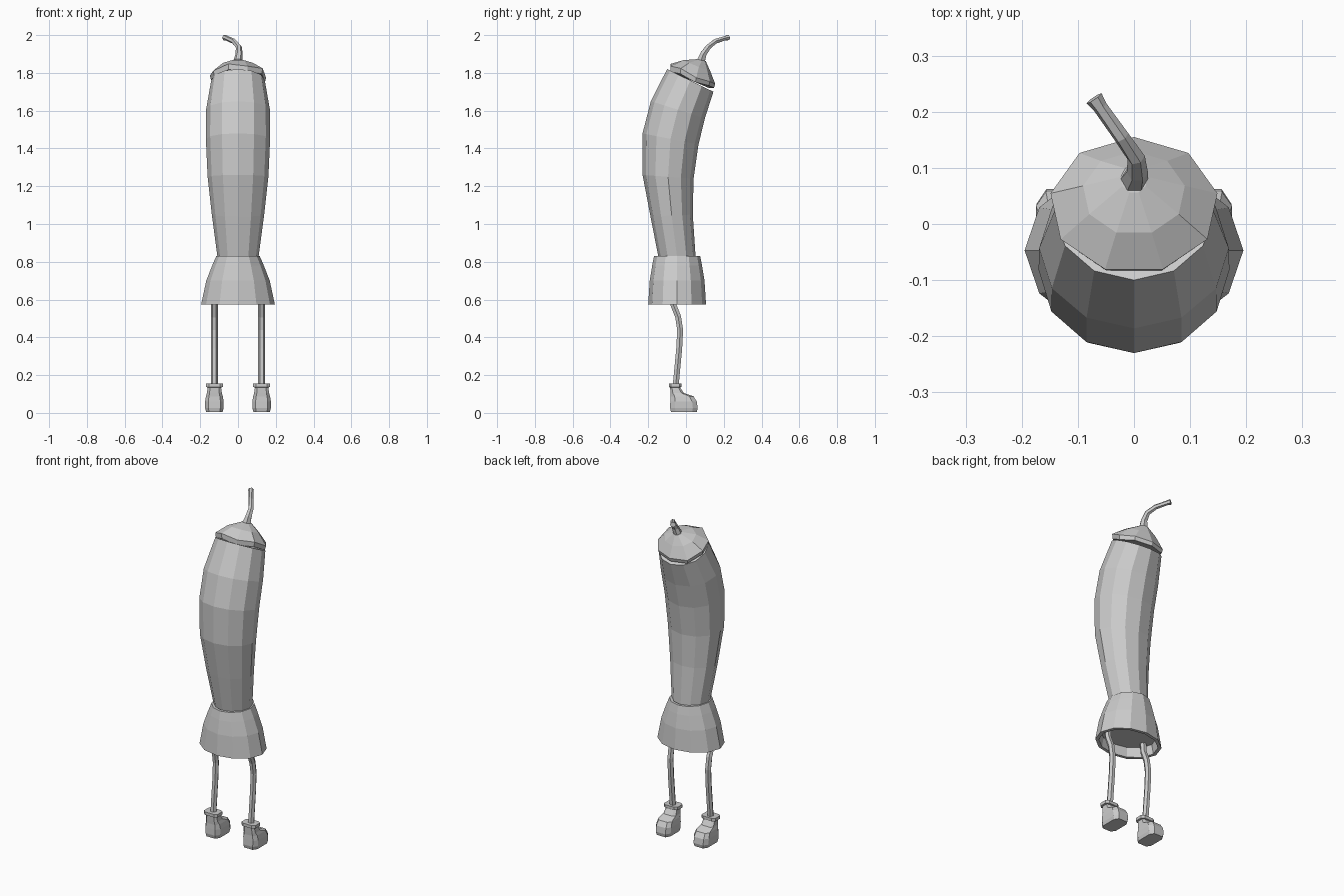
import bpy
import bmesh
from math import sin, cos, pi, copysign
from mathutils import Vector

cube = bpy.data.objects.get("Cube")
if cube:
    bpy.data.objects.remove(cube, do_unlink=True)

grey = bpy.data.materials.new("plain grey")
grey.use_nodes = True
grey.diffuse_color = (0.6, 0.6, 0.6, 1)
grey.node_tree.nodes["Principled BSDF"].inputs["Base Color"].default_value = (0.6, 0.6, 0.6, 1)


def soft(v, power):
    return copysign(abs(v) ** power, v)


def ring(front, back, half_width, n=12, phase=0.0, power=1.0, x=0.0, wave=0.0):
    """Closed loop through a front and a back point, each given as (y, z)."""
    f, b = Vector((0, *front)), Vector((0, *back))
    mid, half = (f + b) / 2, (f - b) / 2
    points = []
    for i in range(n):
        a = phase + 2 * pi * i / n
        p = mid + half * soft(cos(a), power)
        p.x = x + half_width * soft(sin(a), power)
        p.z += wave * (-1) ** i
        points.append(p)
    return points


def loft(name, rings):
    """Skin a list of equal loops and close both ends."""
    bm = bmesh.new()
    loops = [[bm.verts.new(p) for p in r] for r in rings]
    n = len(loops[0])
    for lo, hi in zip(loops, loops[1:]):
        for i in range(n):
            j = (i + 1) % n
            bm.faces.new((lo[i], lo[j], hi[j], hi[i]))
    bm.faces.new(loops[0][::-1])
    bm.faces.new(loops[-1])
    bmesh.ops.recalc_face_normals(bm, faces=bm.faces)
    mesh = bpy.data.meshes.new(name)
    bm.to_mesh(mesh)
    bm.free()
    mesh.materials.append(grey)
    obj = bpy.data.objects.new(name, mesh)
    bpy.context.collection.objects.link(obj)
    return obj


def tube(name, path, radii, n=6):
    """Sweep a polygon along a path of points."""
    pts = [Vector(p) for p in path]
    rings = []
    for i, p in enumerate(pts):
        d = (pts[min(i + 1, len(pts) - 1)] - pts[max(i - 1, 0)]).normalized()
        u = Vector((1, 0, 0))
        u = (u - d * u.dot(d)).normalized()
        v = d.cross(u)
        rings.append([p + radii[i] * (u * cos(2 * pi * k / n) + v * sin(2 * pi * k / n))
                      for k in range(n)])
    return loft(name, rings)


# Curved body, leaning backwards at the top
loft("body", [
    ring((-0.14, 0.76), (0.055, 0.76), 0.10),
    ring((-0.147, 0.83), (0.05, 0.84), 0.11),
    ring((-0.188, 1.04), (0.036, 1.05), 0.138),
    ring((-0.23, 1.26), (0.04, 1.24), 0.161),
    ring((-0.23, 1.48), (0.066, 1.42), 0.17),
    ring((-0.186, 1.65), (0.10, 1.56), 0.169),
    ring((-0.10, 1.82), (0.145, 1.70), 0.142),
])

# Cap with an uneven lip
cap = dict(n=9, phase=pi)
loft("cap", [
    ring((-0.09, 1.815), (0.148, 1.715), 0.145, wave=0.006, **cap),
    ring((-0.088, 1.845), (0.155, 1.735), 0.151, wave=0.006, **cap),
    ring((-0.02, 1.869), (0.13, 1.805), 0.092, **cap),
    ring((0.055, 1.873), (0.105, 1.862), 0.024, **cap),
])

# Bent stem with a flared tip
tube("stem",
     [(0, 0.078, 1.86), (0.006, 0.092, 1.90), (0.004, 0.118, 1.937),
      (-0.022, 0.155, 1.967), (-0.06, 0.208, 1.984), (-0.071, 0.224, 1.987)],
     [0.025, 0.019, 0.016, 0.014, 0.013, 0.016])

# Flared skirt with a recessed underside
skirt = [(0.63, 0.165, 0.127), (0.575, 0.175, 0.135), (0.575, 0.195, 0.153),
         (0.70, 0.168, 0.145), (0.78, 0.137, 0.132), (0.83, 0.115, 0.122),
         (0.83, 0.10, 0.106), (0.80, 0.10, 0.106)]
loft("skirt", [ring((-0.047 - d, z), (-0.047 + d, z), w) for z, w, d in skirt])

# Boot outline from sole to cuff: height, half width, heel, toe
boot = [(0.005, 0.044, -0.082, 0.060), (0.025, 0.049, -0.087, 0.065),
        (0.06, 0.050, -0.086, 0.060), (0.088, 0.045, -0.084, 0.042),
        (0.105, 0.040, -0.084, -0.010), (0.135, 0.036, -0.085, -0.030),
        (0.137, 0.046, -0.092, -0.022), (0.155, 0.046, -0.092, -0.022)]
leg = [(-0.075, 0.65), (-0.068, 0.575), (-0.042, 0.51), (-0.031, 0.44),
       (-0.036, 0.34), (-0.055, 0.14)]

for side, s in (("left", 1), ("right", -1)):
    x = 0.125 * s
    tube(side + "_leg", [(x, y, z) for y, z in leg], [0.018] * len(leg))
    loft(side + "_boot", [ring((heel, z), (toe, z), w * 1.03, n=8, phase=pi / 8,
                               power=0.5, x=x) for z, w, heel, toe in boot])
